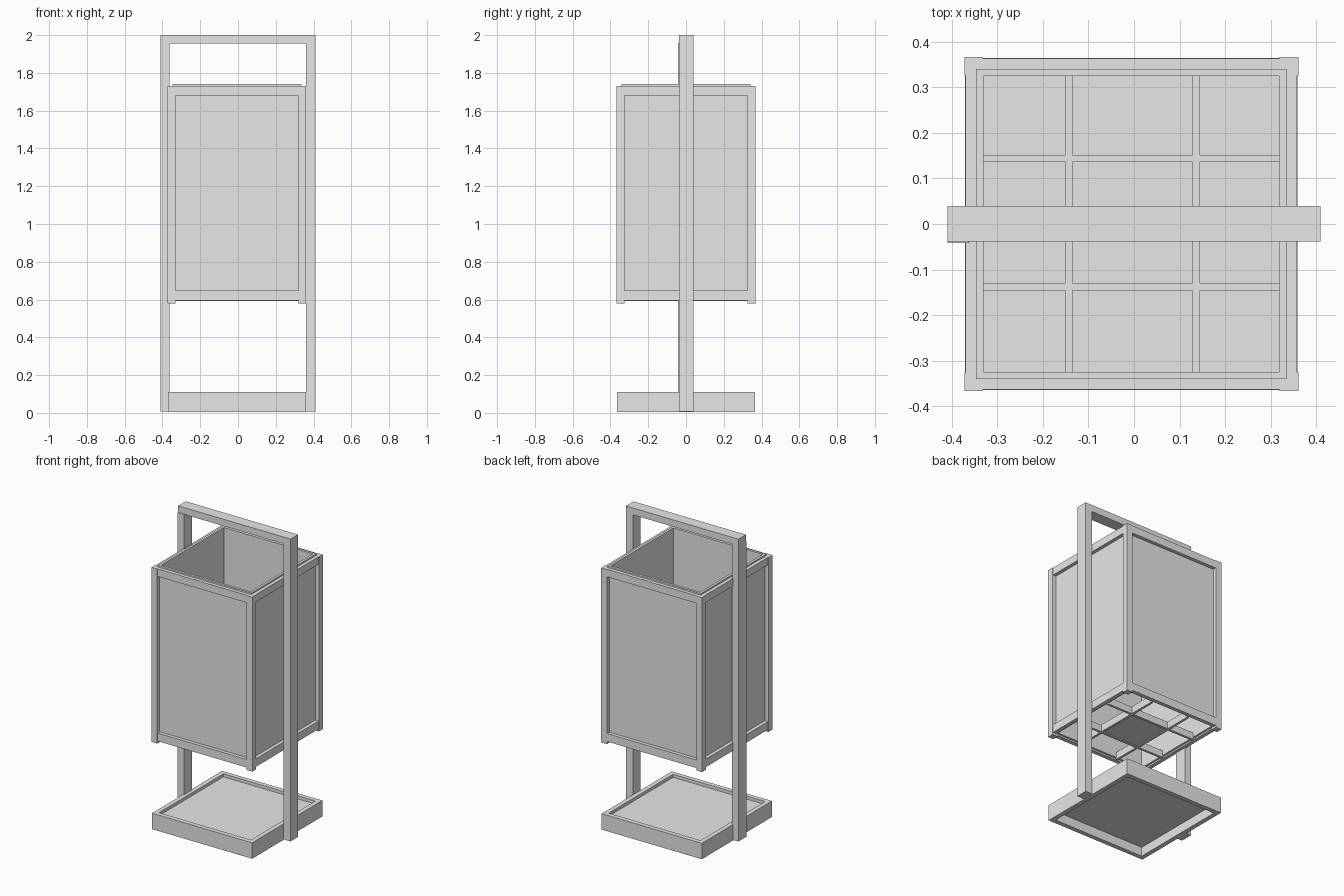
import bpy
import bmesh

if "Cube" in bpy.data.objects:
    bpy.data.objects.remove(bpy.data.objects["Cube"], do_unlink=True)

# Single plain grey finish
grey = bpy.data.materials.new("light grey")
grey.use_nodes = True
colour = (0.8, 0.8, 0.8, 1)
grey.diffuse_color = colour
grey.node_tree.nodes["Principled BSDF"].inputs["Base Color"].default_value = colour

CX = -0.006   # centre of the bin body


def finish(name, bm):
    mesh = bpy.data.meshes.new(name)
    bm.to_mesh(mesh)
    bm.free()
    mesh.materials.append(grey)
    obj = bpy.data.objects.new(name, mesh)
    bpy.context.collection.objects.link(obj)
    return obj


def box(name, x, y, z):
    """Box from (low, high) ranges along each axis."""
    bm = bmesh.new()
    bmesh.ops.create_cube(bm, size=1)
    for v in bm.verts:
        for i, (low, high) in enumerate((x, y, z)):
            v.co[i] = low if v.co[i] < 0 else high
    return finish(name, bm)


def square_ring(name, outer, inner, z):
    """Open square tube centred on the bin body."""
    corners = [(-1, -1), (1, -1), (1, 1), (-1, 1)]
    bm = bmesh.new()
    loops = [[bm.verts.new((CX + sx * r, sy * r, h)) for sx, sy in corners]
             for r, h in ((outer, z[0]), (outer, z[1]), (inner, z[1]), (inner, z[0]))]
    for a, b in zip(loops, loops[1:] + loops[:1]):
        for i in range(4):
            j = (i + 1) % 4
            bm.faces.new((a[i], a[j], b[j], b[i]))
    bmesh.ops.recalc_face_normals(bm, faces=bm.faces)
    return finish(name, bm)


# Base tray: rim with a sunken plate
square_ring("base_rim", 0.365, 0.335, (0.005, 0.11))
box("base_plate", (CX - 0.337, CX + 0.337), (-0.337, 0.337), (0.065, 0.09))

# Carrying frame
box("left_upright", (0.36, 0.41), (-0.038, 0.04), (0.008, 2.0))
box("right_upright", (-0.41, -0.363), (-0.042, 0.04), (0.008, 1.957))
box("top_bar", (-0.41, 0.36), (-0.038, 0.04), (1.955, 2.0))

# Panels forming the open bin, standing slightly proud of the frame
square_ring("bin_panels", 0.341, 0.325, (0.605, 1.74))

# Rails around the top and bottom of the bin
square_ring("upper_rail", 0.364, 0.338, (1.68, 1.73))
square_ring("lower_rail", 0.364, 0.338, (0.595, 0.648))

# Corner posts
for sx, side in ((-1, "right"), (1, "left")):
    for sy, end in ((-1, "front"), (1, "back")):
        box(f"{end}_{side}_post",
            sorted((CX + sx * 0.326, CX + sx * 0.367)),
            sorted((sy * 0.326, sy * 0.367)), (0.58, 1.73))

# Bottom grid with a closed centre cell
for s, label in ((-1, "low"), (1, "high")):
    gx, gy = CX + 0.003 + s * 0.14, 0.003 + s * 0.141
    box(f"{label}_lengthwise_slat", (gx - 0.008, gx + 0.008), (-0.33, 0.33), (0.592, 0.64))
    box(f"{label}_crosswise_slat", (CX - 0.33, CX + 0.33), (gy - 0.008, gy + 0.008), (0.592, 0.638))
box("centre_plate", (CX - 0.135, CX + 0.141), (-0.136, 0.142), (0.598, 0.61))
